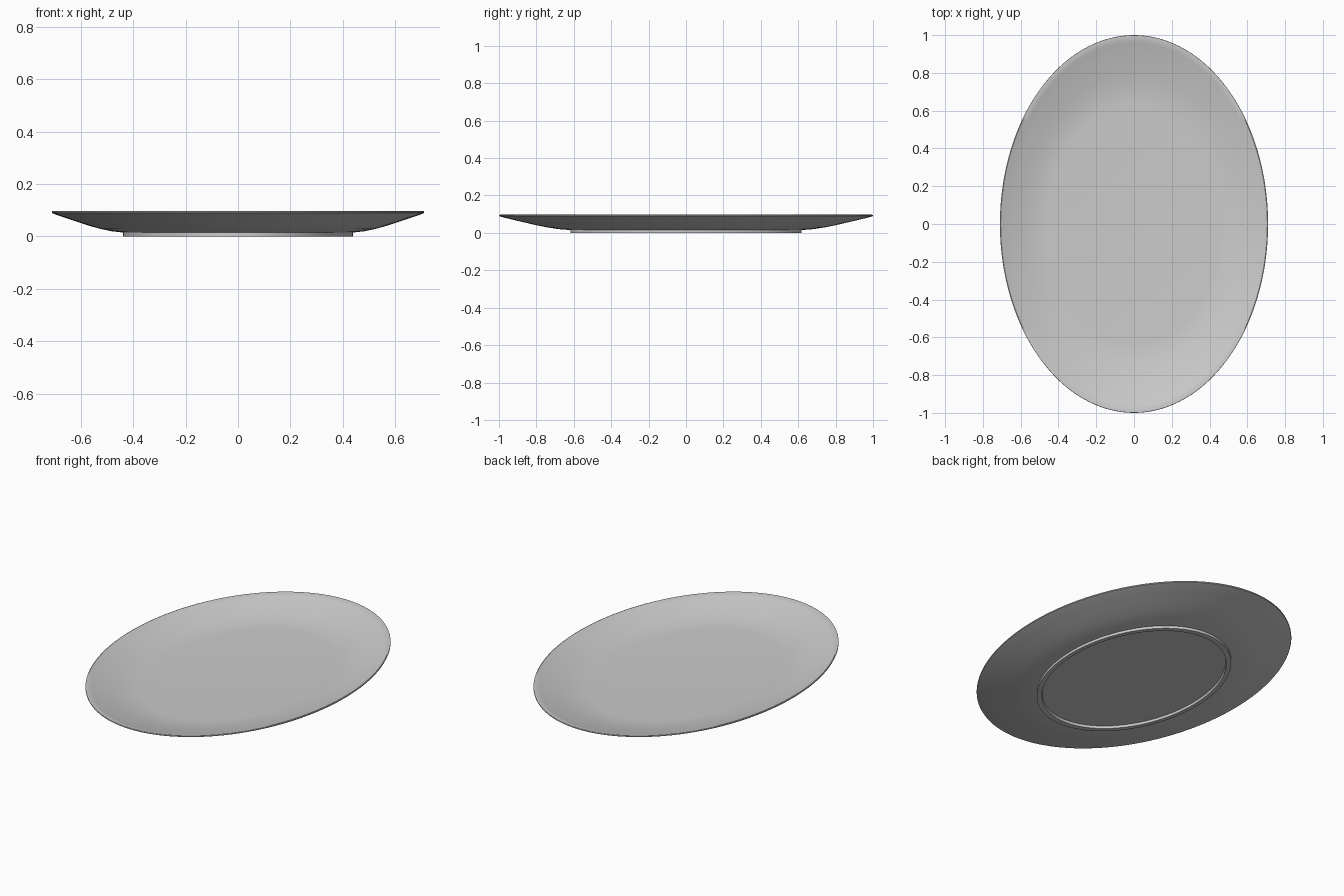
import bpy, bmesh, math
from mathutils import Vector

cube = bpy.data.objects.get("Cube")
if cube:
    bpy.data.objects.remove(cube, do_unlink=True)

HALF_WIDTH = 0.71   # half length along y is 1
SEGMENTS = 128

# Glaze colour
glaze = bpy.data.materials.new("grey_glaze")
glaze.use_nodes = True
colour = (0.6, 0.6, 0.6, 1)
glaze.diffuse_color = colour
glaze.node_tree.nodes["Principled BSDF"].inputs["Base Color"].default_value = colour

# Cross-section from the underside centre, round the foot and rim, to the floor centre
foot = [(0, 0.014), (0.583, 0.014), (0.586, 0), (0.618, 0), (0.618, 0.015)]
underside = [(0.68, 0.02), (0.74, 0.029), (0.80, 0.041), (0.86, 0.055),
             (0.92, 0.069), (0.97, 0.081), (0.998, 0.089)]
rim = [(1, 0.092), (0.999, 0.096), (0.994, 0.097)]
inside = [(0.96, 0.087), (0.91, 0.074), (0.85, 0.06), (0.79, 0.047),
          (0.73, 0.037), (0.68, 0.032), (0.64, 0.03), (0, 0.03)]
profile = foot + underside + rim + inside

# Oval plate: spin the section, then squash it across x
bm = bmesh.new()
verts = [bm.verts.new((r, 0, z)) for r, z in profile]
edges = [bm.edges.new(pair) for pair in zip(verts, verts[1:])]
bmesh.ops.spin(bm, geom=verts + edges, cent=(0, 0, 0), axis=(0, 0, 1),
               angle=math.tau, steps=SEGMENTS, use_duplicate=False)
bmesh.ops.remove_doubles(bm, verts=bm.verts, dist=0.0005)
bmesh.ops.scale(bm, vec=Vector((HALF_WIDTH, 1, 1)), verts=bm.verts)
bmesh.ops.recalc_face_normals(bm, faces=bm.faces)
mesh = bpy.data.meshes.new("oval_plate")
bm.to_mesh(mesh)
bm.free()

plate = bpy.data.objects.new("oval_plate", mesh)
bpy.context.collection.objects.link(plate)
mesh.materials.append(glaze)

# Smooth glaze with crisp foot and rim edges
bpy.ops.object.select_all(action="DESELECT")
plate.select_set(True)
bpy.context.view_layer.objects.active = plate
bpy.ops.object.shade_smooth_by_angle(angle=math.radians(35))
